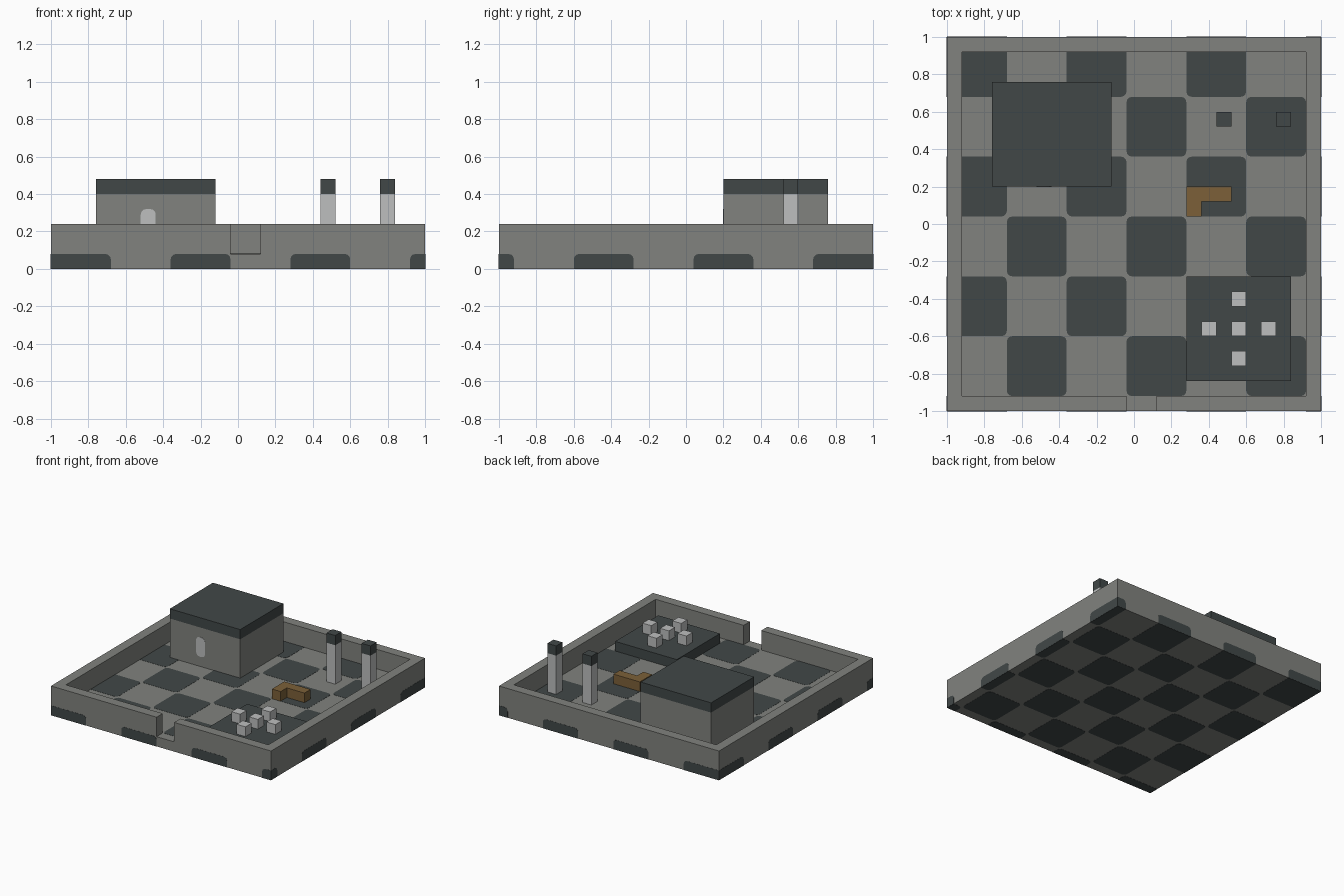
import bpy, bmesh, math
from mathutils import Vector

cube = bpy.data.objects.get("Cube")
if cube:
    bpy.data.objects.remove(cube, do_unlink=True)

UNIT = 0.08          # one block
SIZE = 25            # blocks along each side
TILE = 4             # blocks per floor tile
ROUND = 0.36         # corner radius of painted patches
SKIN = 0.015         # how far painted plates stand proud


def material(name, r, g, b):
    m = bpy.data.materials.new(name)
    m.use_nodes = True
    m.diffuse_color = (r, g, b, 1)
    m.node_tree.nodes["Principled BSDF"].inputs["Base Color"].default_value = (r, g, b, 1)
    return m


stone = material("grey stone", 0.22, 0.225, 0.21)
slate = material("dark slate", 0.053, 0.064, 0.064)
pale = material("pale stone", 0.51, 0.52, 0.52)
wood = material("brown wood", 0.2, 0.117, 0.04)


def flat(u, v, w):
    return (u, v, w)


def add_prism(bm, outline, low, high, place=flat):
    """Extrude an outline from low to high, placed by an axis mapping."""
    def point(u, v, w):
        x, y, z = place(u, v, w)
        return Vector((x - SIZE / 2, y - SIZE / 2, z)) * UNIT
    base = [bm.verts.new(point(u, v, low)) for u, v in outline]
    top = [bm.verts.new(point(u, v, high)) for u, v in outline]
    bm.faces.new(base)
    bm.faces.new(top)
    for i in range(len(base)):
        j = (i + 1) % len(base)
        bm.faces.new((base[i], base[j], top[j], top[i]))


def finish(name, bm, mat):
    bmesh.ops.recalc_face_normals(bm, faces=bm.faces)
    mesh = bpy.data.meshes.new(name)
    bm.to_mesh(mesh)
    bm.free()
    mesh.materials.append(mat)
    obj = bpy.data.objects.new(name, mesh)
    bpy.context.collection.objects.link(obj)


def prism(name, outline, low, high, mat):
    bm = bmesh.new()
    add_prism(bm, outline, low, high)
    finish(name, bm, mat)


def box(name, x, y, z, width, depth, height, mat):
    outline = [(x, y), (x + width, y), (x + width, y + depth), (x, y + depth)]
    prism(name, outline, z, z + height, mat)


def patch(u0, u1, v0, v1, limit):
    """Rounded rectangle, cut off square at the limits of its surface."""
    (ua, ub), (va, vb) = limit
    u0, v0 = (u0 if u0 > ua else u0 - 1), (v0 if v0 > va else v0 - 1)
    u1, v1 = (u1 if u1 < ub else u1 + 1), (v1 if v1 < vb else v1 + 1)
    corners = [(u1 - ROUND, v1 - ROUND), (u0 + ROUND, v1 - ROUND),
               (u0 + ROUND, v0 + ROUND), (u1 - ROUND, v0 + ROUND)]
    points = []
    for k, (cu, cv) in enumerate(corners):
        for step in range(4):
            a = math.pi / 2 * (k + step / 3)
            p = (min(max(cu + ROUND * math.cos(a), ua), ub),
                 min(max(cv + ROUND * math.sin(a), va), vb))
            if p not in points:
                points.append(p)
    return points


# Base slab and perimeter wall with a gate opening
box("base_slab", 0, 0, 0, SIZE, SIZE, 1, stone)
E = SIZE
prism("perimeter_wall",
      [(12, 0), (0, 0), (0, E), (E, E), (E, 0), (14, 0),
       (14, 1), (E - 1, 1), (E - 1, E - 1), (1, E - 1), (1, 1), (12, 1)],
      1, 3, stone)

# Dark checker tiles on the floor and underside
floor, under = bmesh.new(), bmesh.new()
inner, full = (0.6, E - 0.6), (0, E)
columns = [(i, TILE * i) for i in range(7)]
rows = [(j, TILE * j - 3) for j in range(7)]
for i, x in columns:
    for j, y in rows:
        if (i + j) % 2 == 0:
            add_prism(floor, patch(x, x + TILE, y, y + TILE, (inner, inner)), 1 - SKIN, 1 + SKIN)
            add_prism(under, patch(x, x + TILE, y, y + TILE, (full, full)), -SKIN, SKIN)
finish("floor_tiles", floor, slate)
finish("underside_tiles", under, slate)

# Tile ends showing along the four sides of the slab
rim = bmesh.new()
band = (full, (0, 1))
for i, x in columns:
    if i % 2 == 0:
        strip = patch(x, x + TILE, 0, 1 , (full, (0, 2)))
        add_prism(rim, strip, -SKIN, SKIN, lambda u, v, w: (u, w, v))
        add_prism(rim, strip, E - SKIN, E + SKIN, lambda u, v, w: (u, w, v))
for j, y in rows:
    if j % 2 == 0:
        strip = patch(y, y + TILE, 0, 1, (full, (0, 2)))
        add_prism(rim, strip, -SKIN, SKIN, lambda u, v, w: (w, u, v))
        add_prism(rim, strip, E - SKIN, E + SKIN, lambda u, v, w: (w, u, v))
finish("rim_tiles", rim, slate)

# House with roof and a rounded door
box("house_walls", 3, 15, 1, 8, 7, 4, stone)
box("house_roof", 3, 15, 5, 8, 7, 1, slate)
door = bmesh.new()
add_prism(door, patch(6, 7, 2, 4, (full, full)), 15 - SKIN, 15 + SKIN,
          lambda u, v, w: (u, w, v))
finish("house_door", door, pale)

# Pair of pillars with dark caps
for side, x in (("left", 22), ("right", 18)):
    box(side + "_pillar", x, 19, 1, 1, 1, 4, pale)
    box(side + "_pillar_cap", x, 19, 5, 1, 1, 1, slate)

# Corner bench
prism("corner_bench", [(16, 13), (17, 13), (17, 14), (19, 14), (19, 15), (16, 15)], 1, 2, wood)

# Low platform with five blocks in a cross
box("platform", 16, 2, 1, 7, 7, 1, slate)
for dx, dy in ((0, 0), (2, 0), (-2, 0), (0, 2), (0, -2)):
    box("platform_block", 19 + dx, 5 + dy, 2, 1, 1, 1, pale)
